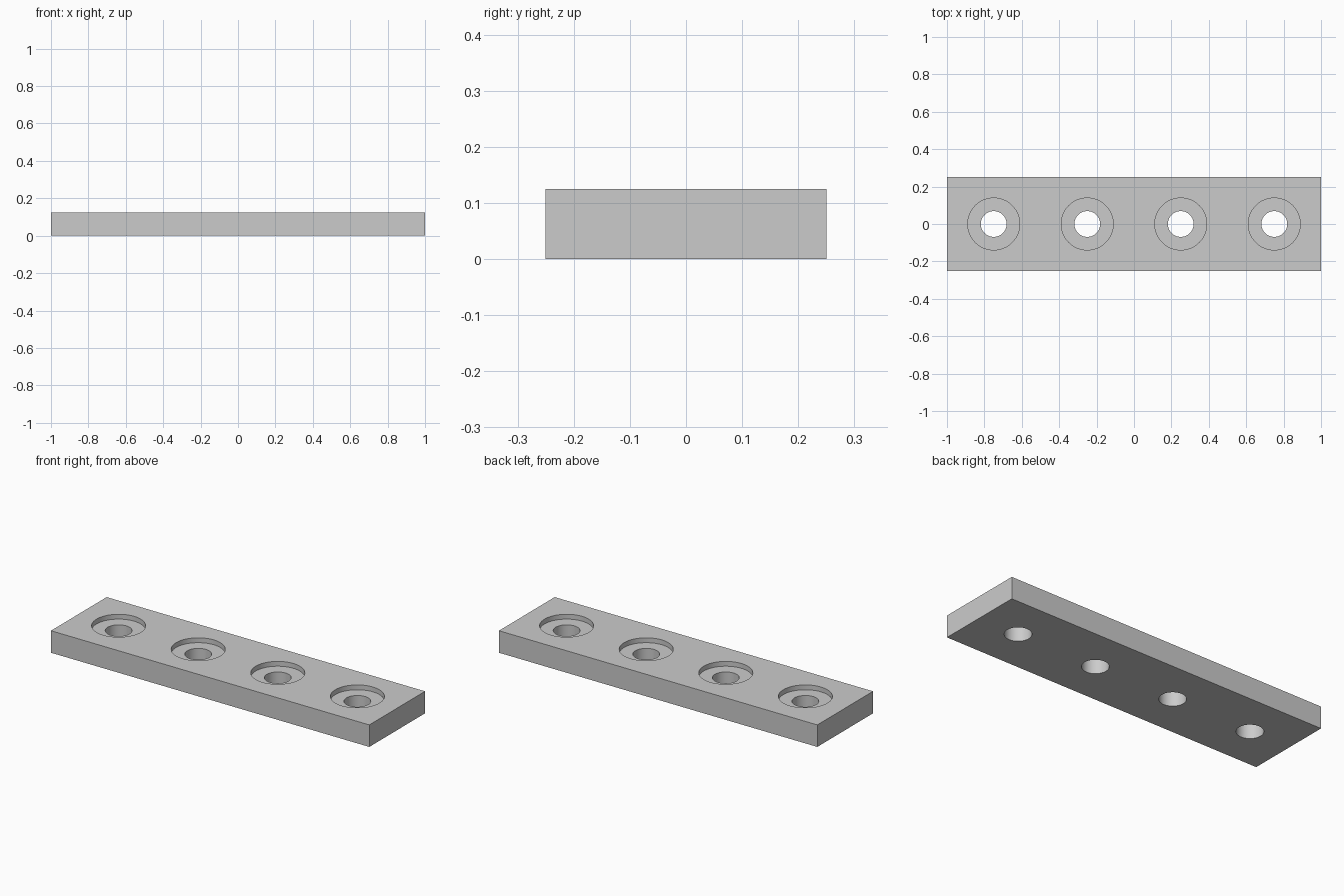
import bpy
import bmesh
import math

LENGTH, WIDTH, THICK = 2.0, 0.5, 0.125
BORE_R, RECESS_R, RECESS_DEPTH = 0.069, 0.139, 0.0275
SEGMENTS = 64

if "Cube" in bpy.data.objects:
    bpy.data.objects.remove(bpy.data.objects["Cube"], do_unlink=True)

grey = bpy.data.materials.new("plain_grey")
grey.use_nodes = True
colour = (0.6, 0.6, 0.6, 1)
grey.diffuse_color = colour
grey.node_tree.nodes["Principled BSDF"].inputs["Base Color"].default_value = colour


def mesh_object(name, bm):
    bmesh.ops.recalc_face_normals(bm, faces=bm.faces)
    mesh = bpy.data.meshes.new(name)
    bm.to_mesh(mesh)
    bm.free()
    mesh.materials.append(grey)
    obj = bpy.data.objects.new(name, mesh)
    bpy.context.collection.objects.link(obj)
    return obj


# Flat rectangular plate
bm = bmesh.new()
bmesh.ops.create_cube(bm, size=1)
bmesh.ops.scale(bm, vec=(LENGTH, WIDTH, THICK), verts=bm.verts)
bmesh.ops.translate(bm, vec=(0, 0, THICK / 2), verts=bm.verts)
plate = mesh_object("mounting_plate", bm)

# Stepped cutters: a through bore with a wider shallow recess on top
floor = THICK - RECESS_DEPTH
profile = [(0, -0.1), (BORE_R, -0.1), (BORE_R, floor),
           (RECESS_R, floor), (RECESS_R, THICK + 0.1), (0, THICK + 0.1)]
bm = bmesh.new()
for x in (-0.75, -0.25, 0.25, 0.75):
    verts = [bm.verts.new((x + r, 0, z)) for r, z in profile]
    edges = [bm.edges.new(pair) for pair in zip(verts, verts[1:])]
    bmesh.ops.spin(bm, geom=verts + edges, cent=(x, 0, 0), axis=(0, 0, 1),
                   angle=math.tau, steps=SEGMENTS)
bmesh.ops.remove_doubles(bm, verts=bm.verts, dist=0.0001)
cutter = mesh_object("hole_cutter", bm)

# Cut the holes, then discard the cutter
cut = plate.modifiers.new("holes", "BOOLEAN")
cut.operation = "DIFFERENCE"
cut.solver = "EXACT"
cut.object = cutter
bpy.ops.object.select_all(action="DESELECT")
plate.select_set(True)
bpy.context.view_layer.objects.active = plate
bpy.ops.object.modifier_apply(modifier=cut.name)
bpy.data.objects.remove(cutter, do_unlink=True)

# Smooth hole walls with sharp rims
bpy.ops.object.shade_smooth_by_angle(angle=math.radians(30))
